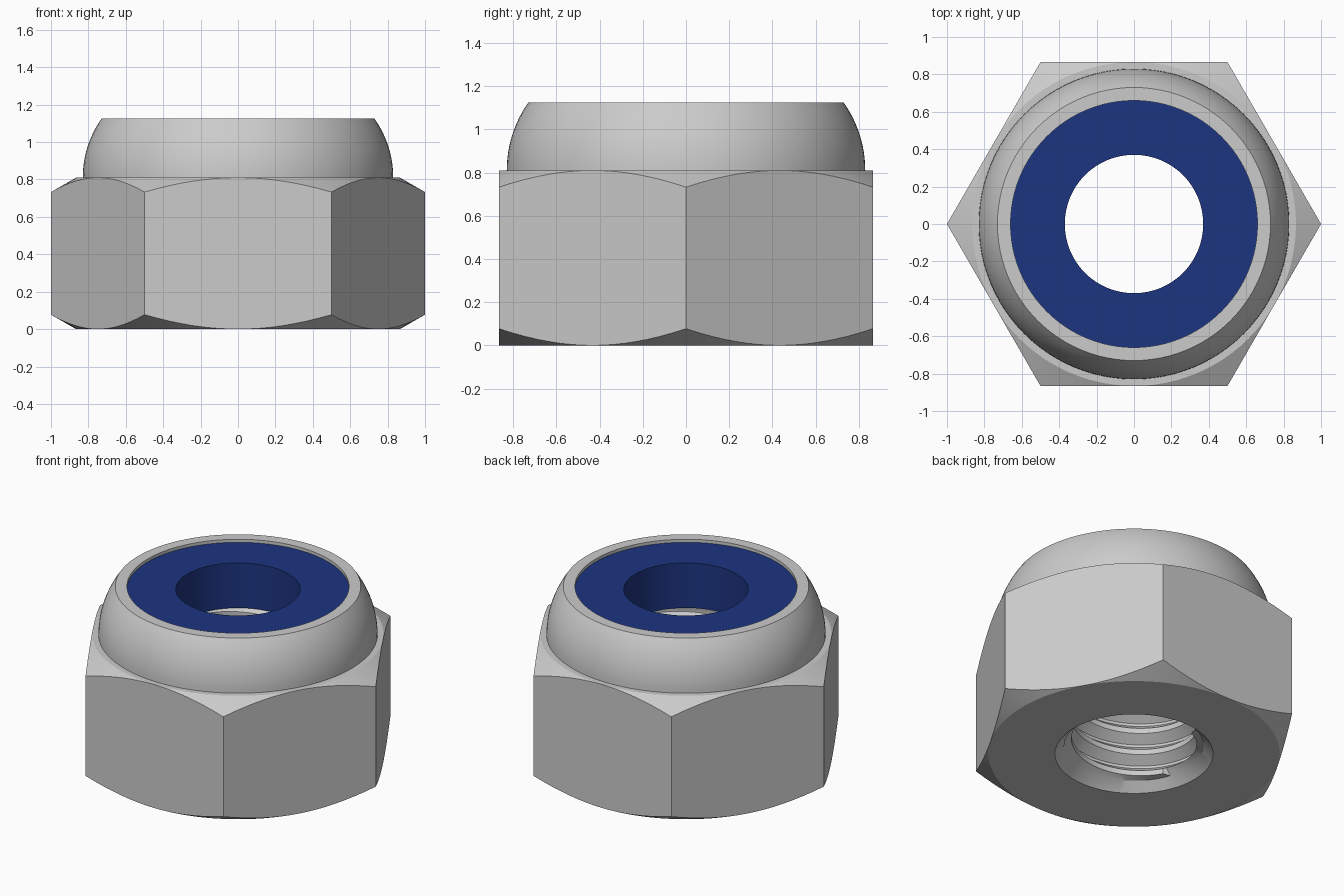
import bpy, bmesh, math

if "Cube" in bpy.data.objects:
    bpy.data.objects.remove(bpy.data.objects["Cube"])

SEG = 96                      # sides of every round part
FLAT = math.sqrt(3) / 2       # half width across the flats
HEX_TOP = 0.81
TOP = 1.125


def hex_radius(a):
    d = a % (math.pi / 3) - math.pi / 6
    return FLAT / math.cos(d)


def lathe(bm, profile, closed=False):
    """Revolve a profile; entries are (r, z) or a function of the angle."""
    rings = []
    for p in profile:
        ring = []
        for i in range(SEG):
            a = 2 * math.pi * i / SEG
            r, z = p(a) if callable(p) else p
            ring.append(bm.verts.new((r * math.cos(a), r * math.sin(a), z)))
        rings.append(ring)
    pairs = list(zip(rings, rings[1:]))
    if closed:
        pairs.append((rings[-1], rings[0]))
    for lo, hi in pairs:
        for i in range(SEG):
            j = (i + 1) % SEG
            bm.faces.new((lo[i], lo[j], hi[j], hi[i]))


def thread(bm, z0, z1, r_end, minor, major, pitch):
    """Helical inner thread, trimmed flat at z0 and z1."""
    shape = [(0, major), (0.12, major), (0.44, minor), (0.68, minor), (1, major)]
    turns = math.ceil((z1 - z0) / pitch) + 2
    previous = None
    for s in range(turns * SEG + 1):
        a = 2 * math.pi * s / SEG
        row = []
        for f, r in shape:
            z = z0 + pitch * (s / SEG + f - 2)
            if z <= z0 or z >= z1:
                z, r = min(max(z, z0), z1), r_end
            row.append(bm.verts.new((r * math.cos(a), r * math.sin(a), z)))
        if previous:
            for k in range(len(shape) - 1):
                quad = (previous[k], previous[k + 1], row[k + 1], row[k])
                if len({round(v.co.z, 6) for v in quad}) > 1:
                    bm.faces.new(quad)
        previous = row


def finish(bm, name):
    bmesh.ops.remove_doubles(bm, verts=bm.verts[:], dist=1e-5)
    bmesh.ops.dissolve_degenerate(bm, edges=bm.edges[:], dist=1e-5)
    loose = [v for v in bm.verts if not v.link_faces]
    bmesh.ops.delete(bm, geom=loose, context='VERTS')
    mesh = bpy.data.meshes.new(name)
    bm.to_mesh(mesh)
    bm.free()
    obj = bpy.data.objects.new(name, mesh)
    bpy.context.collection.objects.link(obj)
    bpy.ops.object.select_all(action='DESELECT')
    obj.select_set(True)
    bpy.context.view_layer.objects.active = obj
    bpy.ops.object.shade_smooth_by_angle(angle=math.radians(25))
    return obj


# Nut body: countersink, 30 degree chamfered hexagon, rounded collar, pocket
slope = math.tan(math.radians(30))
chamfer = lambda a: (hex_radius(a) - FLAT) * slope
rise = TOP - HEX_TOP
arc_r = (0.1 ** 2 + rise ** 2) / 0.2
end = math.asin(rise / arc_r)
collar = [(0.83 - arc_r * (1 - math.cos(end * k / 12)),
           HEX_TOP + arc_r * math.sin(end * k / 12)) for k in range(13)]
profile = [(0.415, 0.055), (0.47, 0), (FLAT, 0),
           lambda a: (hex_radius(a), chamfer(a)),
           lambda a: (hex_radius(a), HEX_TOP - chamfer(a)),
           (FLAT, HEX_TOP)] + collar + [
           (0.66, TOP), (0.66, HEX_TOP), (0.415, HEX_TOP)]
bm = bmesh.new()
lathe(bm, profile)
thread(bm, 0.055, HEX_TOP, 0.415, 0.372, 0.43, 0.145)
finish(bm, "nut_body")

# Blue locking insert
bm = bmesh.new()
lathe(bm, [(0.37, HEX_TOP), (0.66, HEX_TOP), (0.66, 1.105), (0.37, 1.105)], closed=True)
insert = finish(bm, "locking_insert")
blue = bpy.data.materials.new("blue_plastic")
blue.diffuse_color = (0.012, 0.035, 0.22, 1)
blue.use_nodes = True
blue.node_tree.nodes["Principled BSDF"].inputs["Base Color"].default_value = blue.diffuse_color
insert.data.materials.append(blue)
